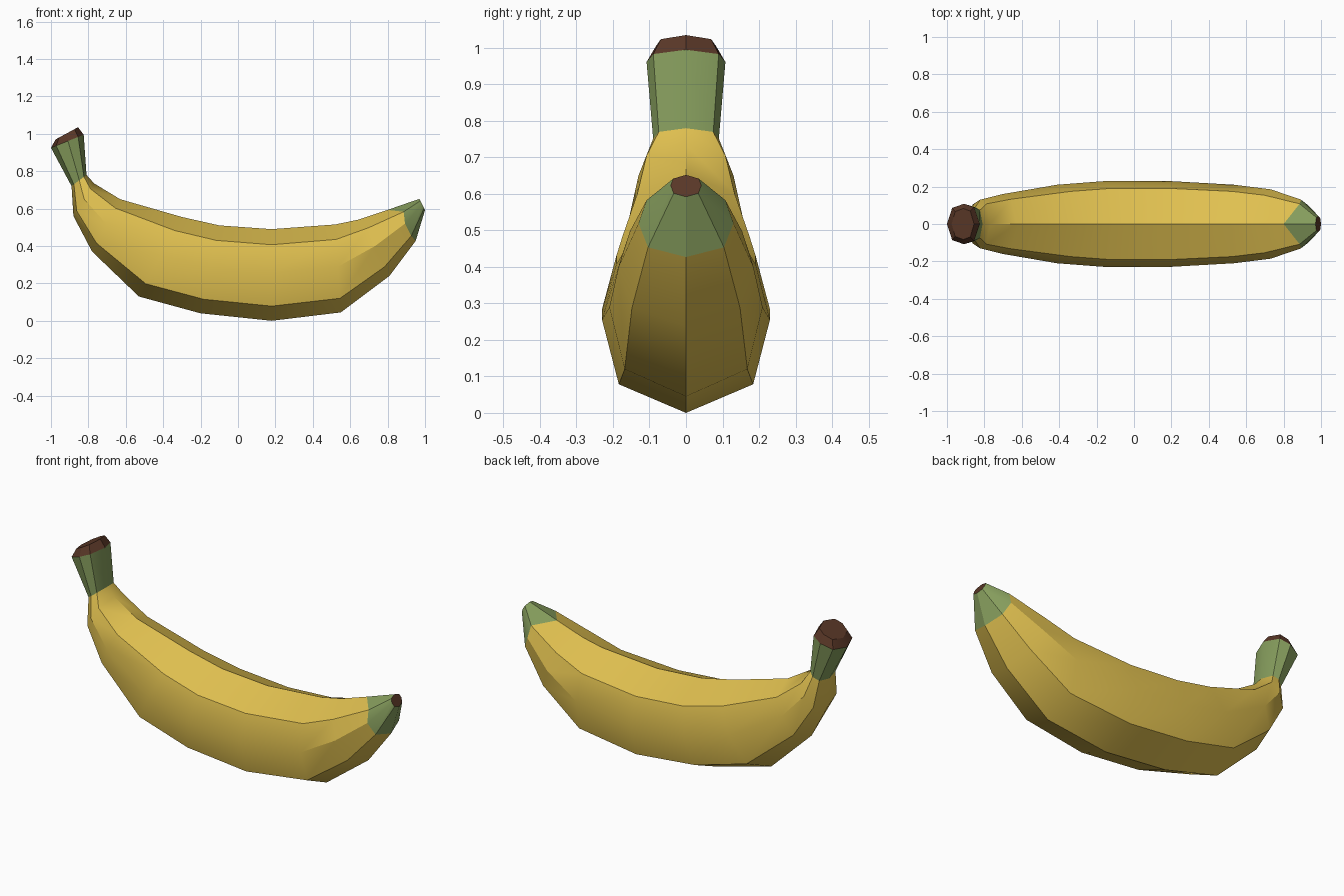
import bpy, bmesh, math

if "Cube" in bpy.data.objects:
    bpy.data.objects.remove(bpy.data.objects["Cube"])

# Ring: top x, top z, bottom x, bottom z, half width, forward shift of upper corners
RINGS = [
    (-0.855, 1.035, -0.975, 0.970, 0.083, 0.0),
    (-0.825, 0.995, -1.000, 0.925, 0.108, 0.0),
    (-0.810, 0.780, -0.890, 0.720, 0.090, 0.0),
    (-0.770, 0.735, -0.880, 0.560, 0.130, 0.0),
    (-0.630, 0.650, -0.780, 0.370, 0.160, 0.0),
    (-0.300, 0.555, -0.530, 0.130, 0.210, 0.0),
    (-0.100, 0.510, -0.200, 0.040, 0.230, 0.0),
    (0.180, 0.490, 0.180, 0.000, 0.230, 0.0),
    (0.520, 0.515, 0.550, 0.045, 0.210, 0.0),
    (0.640, 0.540, 0.810, 0.240, 0.185, 0.03),
    (0.800, 0.593, 0.950, 0.427, 0.130, 0.06),
    (0.970, 0.652, 1.000, 0.592, 0.042, 0.0),
]
# Half section: fraction from top to bottom, fraction of half width, shift weight
SECTION = [(0, 0, 0), (0.17, 0.83, 1), (0.48, 1, 0.35), (0.84, 0.8, 0), (1, 0, 0)]


def ring_points(ring):
    tx, tz, bx, bz, w, s = ring
    half = [(tx + (bx - tx) * t + s * k, w * v, tz + (bz - tz) * t + 0.3 * s * k)
            for t, v, k in SECTION]
    return half + [(x, -y, z) for x, y, z in half[3:0:-1]]


def material(name, rgb):
    m = bpy.data.materials.new(name)
    m.diffuse_color = (*rgb, 1)
    m.use_nodes = True
    m.node_tree.nodes["Principled BSDF"].inputs["Base Color"].default_value = m.diffuse_color
    return m


def loft(name, rings, mat, cap_start=False, cap_end=False):
    bm = bmesh.new()
    loops = [[bm.verts.new(p) for p in ring_points(r)] for r in rings]
    for a, b in zip(loops, loops[1:]):
        for i in range(8):
            j = (i + 1) % 8
            bm.faces.new((a[i], a[j], b[j], b[i]))
    if cap_start:
        bm.faces.new(loops[0][::-1])
    if cap_end:
        bm.faces.new(loops[-1])
    me = bpy.data.meshes.new(name)
    bm.to_mesh(me)
    bm.free()
    me.materials.append(mat)
    ob = bpy.data.objects.new(name, me)
    bpy.context.collection.objects.link(ob)
    bpy.ops.object.select_all(action='DESELECT')
    ob.select_set(True)
    bpy.context.view_layer.objects.active = ob
    bpy.ops.object.shade_smooth_by_angle(angle=math.radians(31))
    return ob


yellow = material("yellow_peel", (0.75, 0.53, 0.08))
green = material("green_peel", (0.24, 0.34, 0.11))
brown = material("brown_end", (0.10, 0.038, 0.02))

# Stem with its bevelled cut end
loft("stem_end", RINGS[0:2], brown, cap_start=True)
loft("stem", RINGS[1:3], green)
# Curved body
loft("body", RINGS[2:11], yellow)
# Green tip closed by a brown facet
loft("tip", RINGS[10:12], green)
tip_end = loft("tip_end", [RINGS[11], RINGS[11]], brown, cap_end=True)
bm = bmesh.new()
bm.from_mesh(tip_end.data)
bmesh.ops.remove_doubles(bm, verts=bm.verts, dist=0.0001)
bm.to_mesh(tip_end.data)
bm.free()
